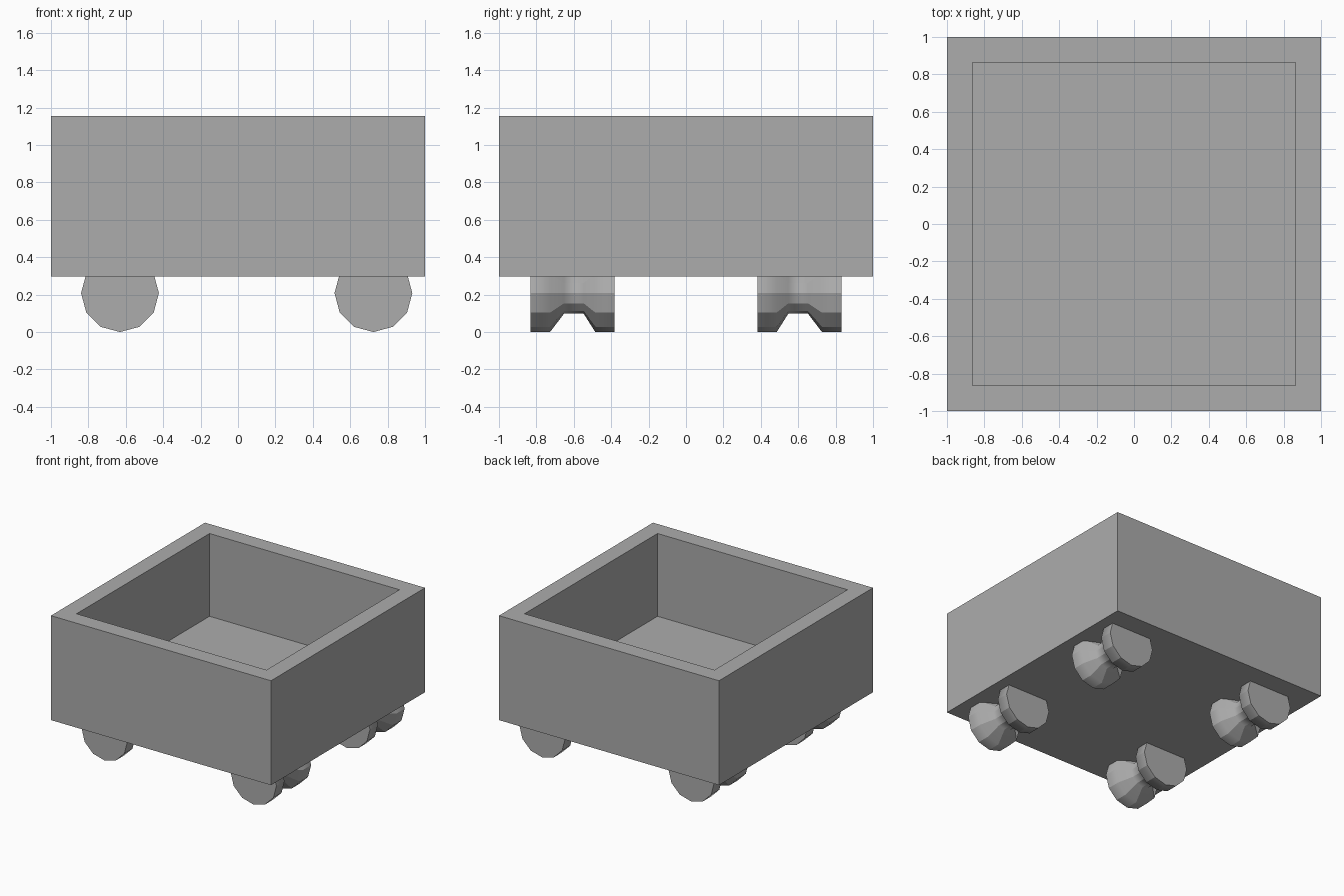
import bpy, bmesh, math

cube = bpy.data.objects.get("Cube")
if cube:
    bpy.data.objects.remove(cube, do_unlink=True)

grey = bpy.data.materials.new("mid_grey")
grey.use_nodes = True
colour = (0.415, 0.415, 0.415, 1)
grey.diffuse_color = colour
grey.node_tree.nodes["Principled BSDF"].inputs["Base Color"].default_value = colour


def make_object(name, bm):
    bmesh.ops.recalc_face_normals(bm, faces=bm.faces)
    mesh = bpy.data.meshes.new(name)
    bm.to_mesh(mesh)
    bm.free()
    mesh.materials.append(grey)
    obj = bpy.data.objects.new(name, mesh)
    bpy.context.collection.objects.link(obj)


# Open box: square loops running up the outside, over the rim and into the cavity
BOTTOM, TOP, FLOOR, INNER = 0.297, 1.155, 0.475, 0.863
bm = bmesh.new()
loops = [[bm.verts.new((sx * h, sy * h, z))
          for sx, sy in ((-1, -1), (1, -1), (1, 1), (-1, 1))]
         for h, z in ((1, BOTTOM), (1, TOP), (INNER, TOP), (INNER, FLOOR))]
for a, b in zip(loops, loops[1:]):
    for i in range(4):
        j = (i + 1) % 4
        bm.faces.new((a[i], a[j], b[j], b[i]))
bm.faces.new(loops[0])
bm.faces.new(loops[-1])
make_object("open_box", bm)

# Spool-shaped wheels: (distance along y, radius), from inner to outer end
SIDES, RADIUS, NECK = 12, 0.208, 0.11
PROFILE = [(0.382, RADIUS), (0.485, RADIUS), (0.547, NECK),
           (0.652, NECK), (0.727, RADIUS), (0.832, RADIUS)]


def make_wheel(name, x, side):
    bm = bmesh.new()
    rings = []
    for y, r in PROFILE:
        angles = [math.tau * i / SIDES for i in range(SIDES)]
        rings.append([bm.verts.new((x + r * math.cos(a), side * y,
                                    RADIUS + r * math.sin(a))) for a in angles])
    for a, b in zip(rings, rings[1:]):
        for i in range(SIDES):
            j = (i + 1) % SIDES
            bm.faces.new((a[i], a[j], b[j], b[i])).smooth = True
    for cap in (rings[0], rings[-1]):
        face = bm.faces.new(cap)
        for e in face.edges:
            e.smooth = False
    # Keep the facets around the wheel crisp, blend along its length
    for e in bm.edges:
        if abs(e.verts[0].co.y - e.verts[1].co.y) > 0.01:
            e.smooth = False
    make_object(name, bm)


for end, side in (("front", -1), ("back", 1)):
    make_wheel(end + "_right_wheel", -0.631, side)
    make_wheel(end + "_left_wheel", 0.724, side)
